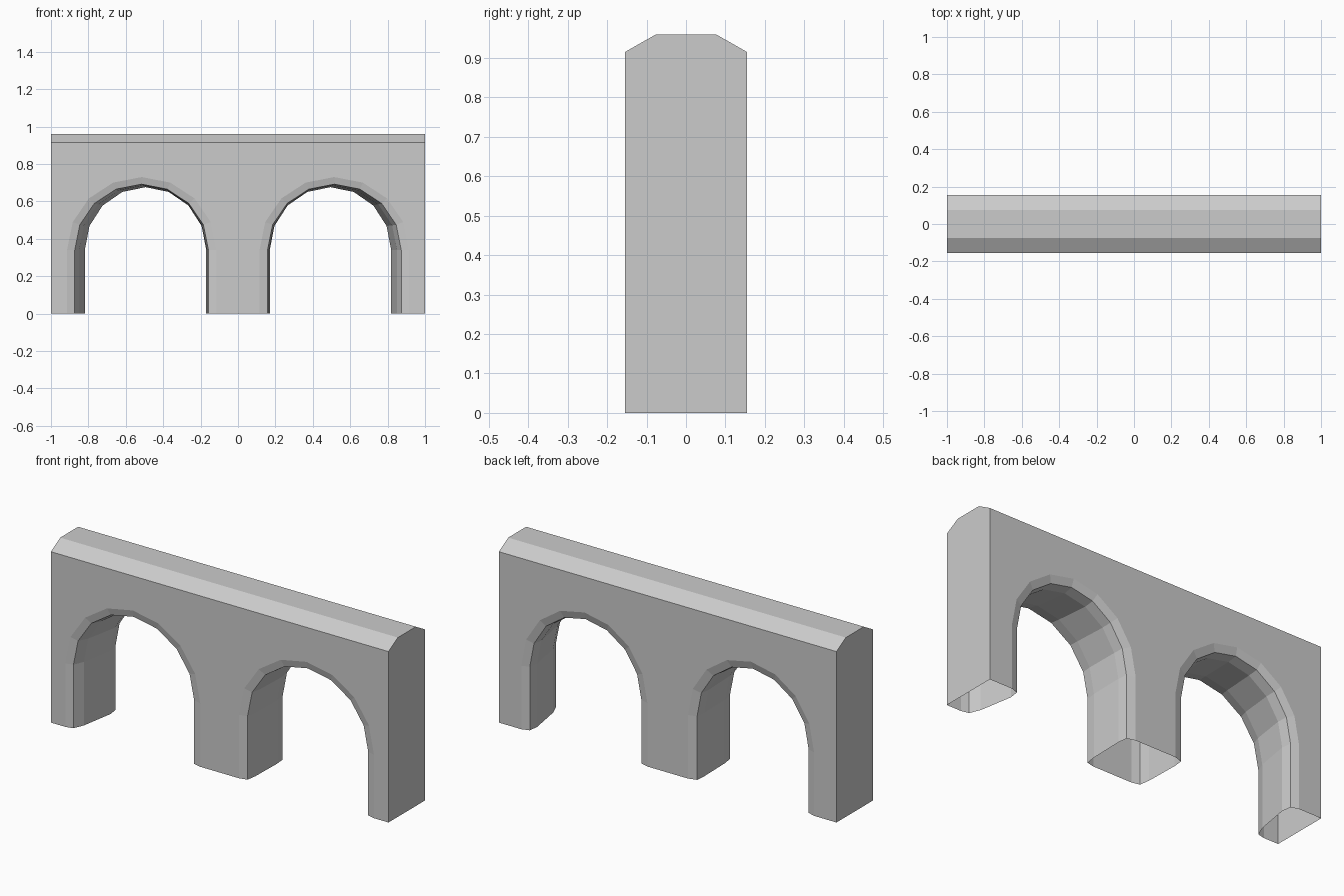
import bpy, bmesh
from math import cos, sin, pi

if "Cube" in bpy.data.objects:
    bpy.data.objects.remove(bpy.data.objects["Cube"])

SPRING = 0.34   # height where the arch curve begins
TOP, SHOULDER = 0.96, 0.915
DEPTH, RIDGE = 0.155, 0.076

# Arch section through the wall: y, inner x, outer x, crown z
RINGS = [(-0.155, 0.115, 0.914, 0.730),
         (-0.145, 0.158, 0.873, 0.692),
         (-0.090, 0.166, 0.850, 0.685),
         (0.090, 0.170, 0.819, 0.676),
         (0.142, 0.165, 0.826, 0.684),
         (0.155, 0.120, 0.867, 0.725)]

bm = bmesh.new()


def arch_ring(y, inner, outer, crown):
    """Two legs and an eight-sided half round, from inner foot to outer foot."""
    c, r = (inner + outer) / 2, (outer - inner) / 2
    pts = [(inner, 0)]
    for i in range(9):
        a = pi - pi * i / 8
        pts.append((c + r * cos(a), SPRING + (crown - SPRING) * sin(a)))
    pts.append((outer, 0))
    return [bm.verts.new((x, y, z)) for x, z in pts]


# Tunnel lining
rings = [arch_ring(*r) for r in RINGS]
for a, b in zip(rings, rings[1:]):
    for i in range(len(a) - 1):
        bm.faces.new((a[i], a[i + 1], b[i + 1], b[i]))


# Front and back wall faces around the opening
def wall_face(y, ring):
    v = [bm.verts.new(p) for p in ((1, y, 0), (1, y, SHOULDER), (0, y, SHOULDER), (0, y, 0))]
    bm.faces.new(ring + v)
    return v


front = wall_face(-DEPTH, rings[0])
back = wall_face(DEPTH, rings[-1])

# Chamfered coping and end face; the feet stay open underneath
fr, fl, bl, br = [bm.verts.new((x, y, TOP)) for x, y in
                  ((1, -RIDGE), (0, -RIDGE), (0, RIDGE), (1, RIDGE))]
bm.faces.new((front[1], fr, fl, front[2]))
bm.faces.new((fr, br, bl, fl))
bm.faces.new((br, back[1], back[2], bl))
bm.faces.new((front[0], back[0], back[1], br, fr, front[1]))
bmesh.ops.recalc_face_normals(bm, faces=bm.faces)

# The ridge must face up; flip everything if the open shell came out inverted
bm.normal_update()
if next(f for f in bm.faces if fr in f.verts and bl in f.verts).normal.z < 0:
    bmesh.ops.reverse_faces(bm, faces=bm.faces)

mesh = bpy.data.meshes.new("arched_wall")
bm.to_mesh(mesh)
bm.free()
wall = bpy.data.objects.new("arched_wall", mesh)
bpy.context.collection.objects.link(wall)

# Second arch by mirroring
mirror = wall.modifiers.new("mirror", 'MIRROR')
mirror.use_axis[0] = True
